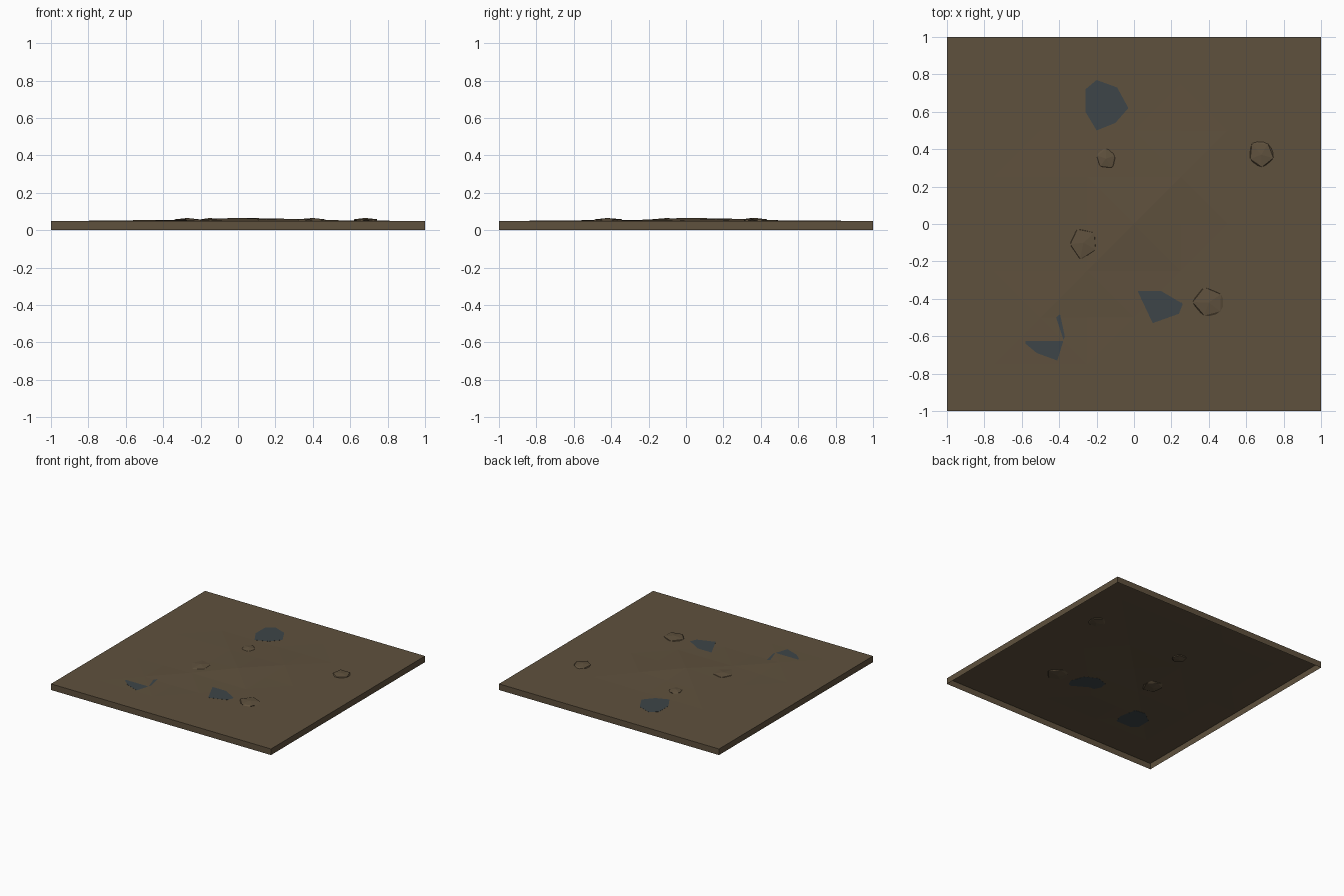
import bpy, bmesh, random
from mathutils import Vector

random.seed(4)
cube = bpy.data.objects.get("Cube")
if cube:
    bpy.data.objects.remove(cube, do_unlink=True)


def material(name, color):
    m = bpy.data.materials.new(name)
    m.use_nodes = True
    m.diffuse_color = (*color, 1)
    bsdf = m.node_tree.nodes["Principled BSDF"]
    bsdf.inputs["Base Color"].default_value = (*color, 1)
    bsdf.inputs["Roughness"].default_value = 0.9
    return m


mud = material("mud_brown", (0.114, 0.082, 0.047))
water = material("murky_water", (0.047, 0.060, 0.065))


def finish(bm, name, mat):
    bmesh.ops.recalc_face_normals(bm, faces=bm.faces)
    mesh = bpy.data.meshes.new(name)
    bm.to_mesh(mesh)
    bm.free()
    mesh.materials.append(mat)
    ob = bpy.data.objects.new(name, mesh)
    bpy.context.collection.objects.link(ob)
    return ob


# Ground: a coarse grid with a low mound, alternating diagonals, open beneath
N, STEP, LEVEL, WATER = 8, 0.25, 0.05, 0.052
BUMPS = {  # grid steps from the centre: rise in thousandths
    (0, 0): 16, (1, 1): 11, (1, 0): 6.5, (2, 0): 3.5, (2, 1): 3, (2, 2): 2,
    (0, -1): 3.5, (1, -1): 3.5, (0, -2): 0, (1, -2): 1.3, (-1, 2): 1, (0, 2): 1.5,
    (-2, -2): 4, (-1, -2): -2, (-2, -3): 0, (-1, -3): 0, (-2, -1): 1, (-1, -1): 5,
}


def rise(i, j):
    mound = max(0, 10 * (1 - Vector((i, j)).length / 3.2))
    return BUMPS.get((i, j), mound * random.uniform(0.7, 1.1)) / 1000


bm = bmesh.new()
half = N // 2
grid = {(i, j): bm.verts.new((i * STEP, j * STEP, LEVEL + rise(i, j)))
        for i in range(-half, half + 1) for j in range(-half, half + 1)}
for i in range(-half, half):
    for j in range(-half, half):
        a, b, c, d = (grid[k] for k in ((i, j), (i + 1, j), (i + 1, j + 1), (i, j + 1)))
        tris = ((a, b, c), (a, c, d)) if (i + j) % 2 == 0 else ((a, b, d), (b, c, d))
        for t in tris:
            bm.faces.new(t)
# side walls
rim = [e for e in bm.edges if e.is_boundary]
walls = bmesh.ops.extrude_edge_only(bm, edges=rim)["geom"]
for v in walls:
    if isinstance(v, bmesh.types.BMVert):
        v.co.z = 0
finish(bm, "ground_tile", mud)


# Puddles: thin irregular plates partly covered by the ground
def puddle(name, outline):
    bm = bmesh.new()
    face = bm.faces.new([bm.verts.new((x, y, WATER)) for x, y in outline])
    lower = bmesh.ops.extrude_face_region(bm, geom=[face], use_keep_orig=True)["geom"]
    for v in lower:
        if isinstance(v, bmesh.types.BMVert):
            v.co.z -= 0.0008
    finish(bm, name, water)


puddle("back_puddle", [(-.2, .77), (-.26, .72), (-.26, .6), (-.2, .5),
                       (-.1, .54), (-.03, .62), (-.09, .73)])
puddle("front_puddle", [(.02, -.36), (.1, -.53), (.24, -.48), (.26, -.43),
                        (.22, -.32), (.12, -.27), (.03, -.3)])
puddle("corner_puddle", [(-.4, -.46), (-.49, -.45), (-.58, -.52), (-.58, -.64),
                         (-.52, -.69), (-.41, -.73), (-.37, -.6)])


# Mud lumps: flattened low-poly stones
def lump(name, x, y, radius, top, turn):
    bm = bmesh.new()
    bmesh.ops.create_icosphere(bm, subdivisions=1, radius=1)
    for v in bm.verts:
        k = random.uniform(0.85, 1.1)
        v.co = Vector((v.co.x * radius * k, v.co.y * radius * k, v.co.z * 0.013))
    ob = finish(bm, name, mud)
    ob.location = (x, y, top - 0.013)
    ob.rotation_euler.z = turn


lump("back_lump", -.15, .35, .06, .0655, 0.3)
lump("right_lump", .68, .37, .08, .0655, 1.0)
lump("middle_lump", -.27, -.1, .09, .065, 2.0)
lump("front_lump", .4, -.42, .09, .065, 0.6)
